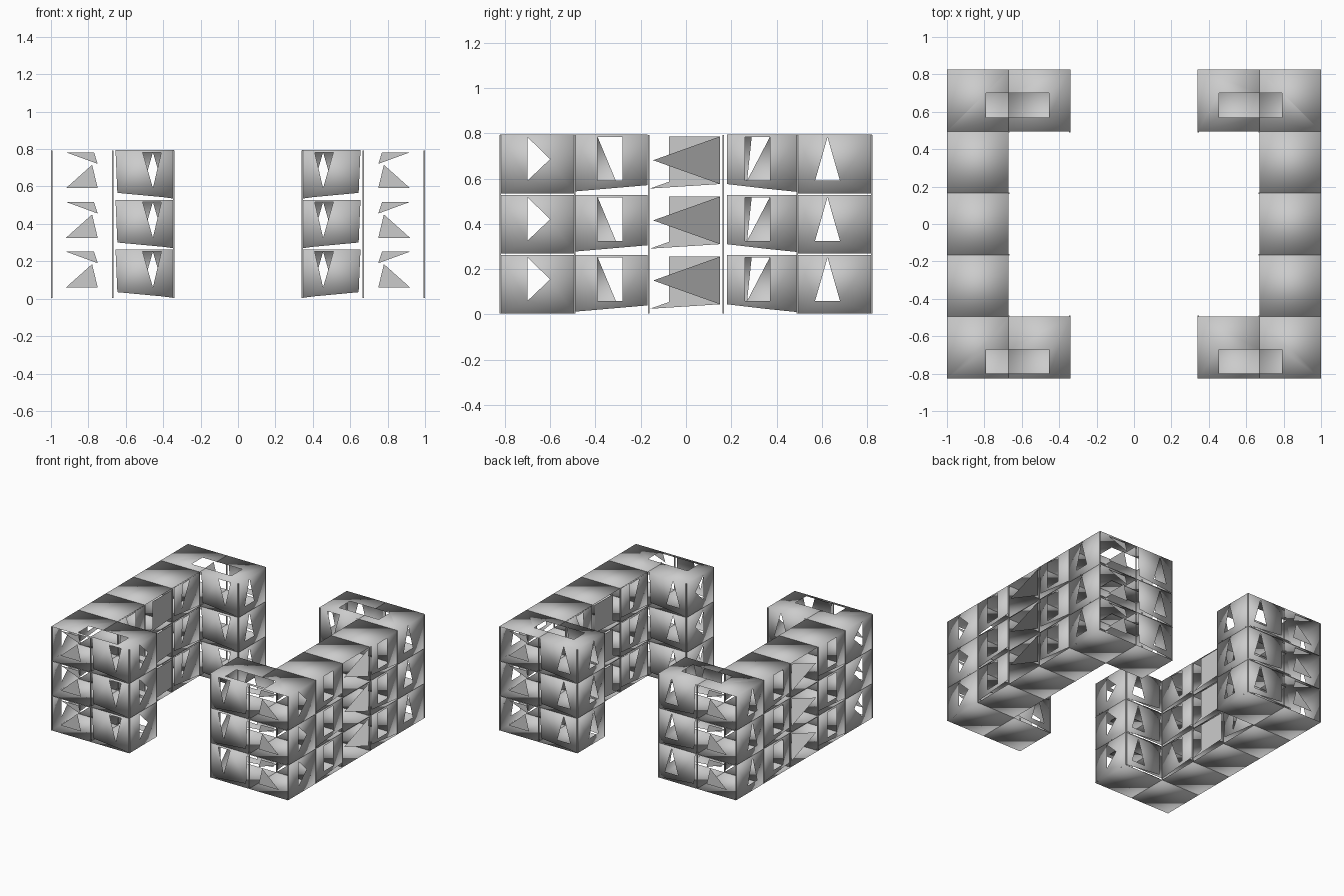
import bpy, bmesh
from mathutils import Vector

if "Cube" in bpy.data.objects:
    bpy.data.objects.remove(bpy.data.objects["Cube"])

STEP = 0.2655          # storey height
BAYS = [-.66, -.33, 0, .33, .66]


def module_centre(p):
    """Centre of the room-sized box that a panel belongs to."""
    if abs(p.y) > .49:
        y = .66 if p.y > 0 else -.66
    else:
        y = min(BAYS, key=lambda b: abs(b - p.y))
    k = max(0, min(2, int(p.z / STEP)))
    return Vector((.835 if p.x > .66 else .505, y, (k + .5) * STEP))


def sheet(bm, outer, hole, to3d):
    """Flat panel, optionally with a window, mapped into place by to3d(u, v)."""
    if not hole:
        bm.faces.new([bm.verts.new(to3d(*p)) for p in outer])
        return
    edges = []
    for loop in (outer, hole):
        vs = [bm.verts.new(to3d(*p)) for p in loop]
        edges += [bm.edges.new((vs[i], vs[(i + 1) % len(vs)])) for i in range(len(vs))]
    bmesh.ops.triangle_fill(bm, edges=edges, use_beauty=True, use_dissolve=False)


def finish(name, bm, rounded=True, fixed=None):
    """Make the object, face it outwards, shade each room as one smooth box, mirror."""
    bm.normal_update()
    if rounded or fixed:
        for f in bm.faces:
            c = f.calc_center_median()
            if f.normal.dot(c - module_centre(c)) < 0:
                f.normal_flip()
    me = bpy.data.meshes.new(name)
    bm.to_mesh(me)
    bm.free()
    if rounded or fixed:
        normals = [Vector((0, 0, 1))] * len(me.loops)
        for p in me.polygons:
            p.use_smooth = True
            c = module_centre(p.center)
            for li in p.loop_indices:
                d = me.vertices[me.loops[li].vertex_index].co - c
                n = Vector((d.x / .165, d.y / .165, d.z / .132)).normalized()
                normals[li] = Vector(fixed) if fixed else n
        me.normals_split_custom_set(normals)
    ob = bpy.data.objects.new(name, me)
    bpy.context.collection.objects.link(ob)
    ob.modifiers.new("mirror", 'MIRROR').use_axis = (True, False, False)


def walls(name, panels, axis, pos, **kw):
    """Repeat (outer, hole) panels on all three storeys on a plane."""
    bm = bmesh.new()
    for k in range(3):
        for outer, hole in panels:
            if axis == 'x':
                f = lambda u, v, z=k * STEP: Vector((pos, u, v + z))
            else:
                f = lambda u, v, z=k * STEP: Vector((u, pos, v + z))
            sheet(bm, outer, hole, f)
    finish(name, bm, **kw)


def rect(a, b, c, d):
    return [(a, c), (b, c), (b, d), (a, d)]


LO, HI = 0.004, 0.263      # wall bottom / top within a storey
WL, WH = 0.06, 0.252       # window bottom / top
Y = [-0.825, -0.495, -0.165, 0.165, 0.495, 0.825]

# Long side walls: five bays
front_bay = (rect(Y[0] + .003, Y[1], LO, HI), [(-.70, WL), (-.60, .155), (-.70, WH)])
back_bay = (rect(Y[4], Y[5] - .003, LO, HI), [(.57, WL), (.68, WL), (.625, WH)])
bay2 = [(-.495, .012), (-.17, .04), (-.17, HI), (-.495, HI)]
bay4 = [(.18, .045), (.35, .025), (.495, .01), (.495, HI), (.18, HI)]
walls("outer_side_wall", [
    front_bay, back_bay,
    (bay2, rect(-.39, -.28, WL, WH)),
    (bay4, rect(.26, .37, WL, WH))], 'x', 0.999)
walls("middle_bay_pane", [([(-.145, .15), (.15, .045), (.15, .255)], None)], 'x', 0.997,
      fixed=(0, 0, -1))
walls("courtyard_side_wall", [
    (bay2, [(-.39, WH), (-.31, WL), (-.28, WL), (-.28, WH)]),
    (bay4, [(.27, WL), (.37, WH), (.29, WH)])], 'x', 0.668)
walls("middle_bay_courtyard_pane", [
    ([(-.16, .025), (.15, .045), (.15, .255), (-.075, .255), (-.075, .055)], None)],
    'x', 0.668, rounded=False)

# End walls of the wings
walls("wing_end_wall", [front_bay, back_bay], 'x', 0.341)

# Wing walls across the building, with loose window panes in the open corner bays
wing = [(.341, LO), (.40, .012), (.645, .035), (.655, HI), (.341, HI)]
down = [(.41, WH), (.455, WL), (.51, WH)]
up = [(.40, WL), (.51, WL), (.455, WH)]
panes = [([(.92, WH), (.77, WH), (.75, .19)], None), ([(.92, WL), (.75, WL), (.78, .185)], None)]
walls("front_wing_wall", [(wing, down)], 'y', -0.823)
walls("front_wing_courtyard_wall", [(wing, up)], 'y', -0.495)
walls("back_wing_courtyard_wall", [(wing, down)], 'y', 0.495)
walls("back_wing_wall", [(wing, up)], 'y', 0.823)
walls("front_corner_panes", panes, 'y', -0.822, rounded=False)
walls("back_corner_panes", panes, 'y', 0.822, rounded=False)

# Floor and ceiling slabs, ceilings of the wings notched by a shared opening
bm = bmesh.new()
for k in range(3):
    for v, pierced in ((0.003, False), (0.263, True)):
        at = lambda x, y, z=k * STEP + v: Vector((x, y, z))
        for a, b, c, d in ((Y[0], Y[1], -.80, -.67), (Y[4], Y[5], .57, .70)):
            for far, notch in ((.34, .455), (1, .79)):
                u = [(.67, a), (far, a), (far, b), (.67, b)]
                if pierced:
                    u += [(.67, d), (notch, d), (notch, c), (.67, c)]
                sheet(bm, u, None, at)
        for i in (1, 2, 3):
            sheet(bm, rect(.67, 1, Y[i], Y[i + 1]), None, at)
finish("floor_slabs", bm)

# Slim corner posts at the module joints
bm = bmesh.new()
for x, ys in ((.996, Y), (.67, Y), (.344, [Y[0], Y[1], Y[4], Y[5]])):
    for y in ys:
        r = bmesh.ops.create_cube(bm, size=1)["verts"]
        bmesh.ops.scale(bm, vec=(.007, .007, 3 * STEP - .008), verts=r)
        bmesh.ops.translate(bm, vec=(x, y * .994, 1.5 * STEP), verts=r)
finish("corner_posts", bm, rounded=False)
